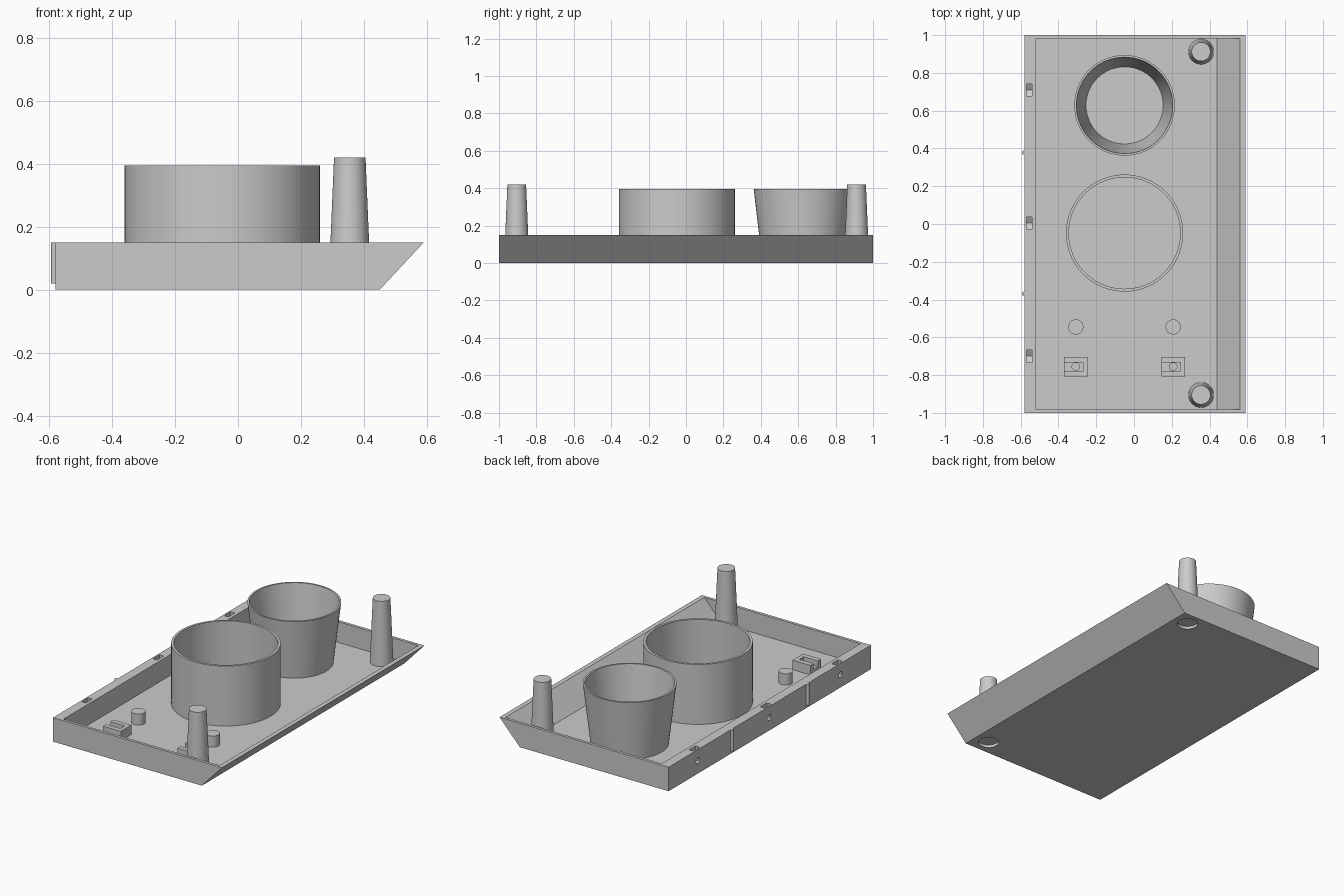
import bpy, bmesh, math
from mathutils import Matrix, Vector

cube = bpy.data.objects.get("Cube")
if cube:
    bpy.data.objects.remove(cube, do_unlink=True)

grey = bpy.data.materials.new("plain_grey")
grey.use_nodes = True
COLOUR = (0.6, 0.6, 0.6, 1)
grey.diffuse_color = COLOUR
grey.node_tree.nodes["Principled BSDF"].inputs["Base Color"].default_value = COLOUR

FLOOR, RIM = 0.02, 0.15


def finish(name, bm, smooth=False):
    bmesh.ops.recalc_face_normals(bm, faces=bm.faces[:])
    me = bpy.data.meshes.new(name)
    bm.to_mesh(me)
    bm.free()
    me.materials.append(grey)
    ob = bpy.data.objects.new(name, me)
    bpy.context.collection.objects.link(ob)
    if smooth:
        shade(ob)
    return ob


def shade(ob):
    bpy.ops.object.select_all(action='DESELECT')
    ob.select_set(True)
    bpy.context.view_layer.objects.active = ob
    bpy.ops.object.shade_smooth_by_angle(angle=math.radians(30))


def prism(name, points, offset):
    """Extrude a closed outline along the offset vector."""
    bm = bmesh.new()
    face = bm.faces.new([bm.verts.new(p) for p in points])
    out = bmesh.ops.extrude_face_region(bm, geom=[face])
    moved = [g for g in out["geom"] if isinstance(g, bmesh.types.BMVert)]
    bmesh.ops.translate(bm, verts=moved, vec=offset)
    return finish(name, bm)


def box(name, x0, x1, y0, y1, z0, z1):
    return prism(name, [(x0, y0, z0), (x1, y0, z0), (x1, y1, z0), (x0, y1, z0)], (0, 0, z1 - z0))


def cone(name, x, y, z0, z1, r0, r1, segs=48):
    bm = bmesh.new()
    bmesh.ops.create_cone(bm, cap_ends=True, segments=segs, radius1=r0, radius2=r1, depth=z1 - z0,
                          matrix=Matrix.Translation((x, y, (z0 + z1) / 2)))
    return finish(name, bm, True)


def cup(name, x, y, top, outer0, outer1, wall0, wall1):
    """Open tapered ring standing on the tray floor."""
    bm = bmesh.new()
    profile = [(outer0, FLOOR), (outer1, top), (outer1 - wall1, top), (outer0 - wall0, FLOOR)]
    verts = [bm.verts.new((r, 0, z)) for r, z in profile]
    edges = [bm.edges.new(pair) for pair in zip(verts, verts[1:])]
    bmesh.ops.spin(bm, geom=verts + edges, cent=(0, 0, 0), axis=(0, 0, 1),
                   angle=math.tau, steps=80)
    bmesh.ops.remove_doubles(bm, verts=bm.verts[:], dist=0.0001)
    bmesh.ops.translate(bm, verts=bm.verts[:], vec=(x, y, 0))
    return finish(name, bm, True)


def cut(target, cutters):
    for c in cutters:
        mod = target.modifiers.new("cut", 'BOOLEAN')
        mod.operation, mod.solver, mod.object = 'DIFFERENCE', 'EXACT', c
        bpy.ops.object.select_all(action='DESELECT')
        target.select_set(True)
        bpy.context.view_layer.objects.active = target
        bpy.ops.object.modifier_apply(modifier=mod.name)
        bpy.data.objects.remove(c, do_unlink=True)
    shade(target)


# Tray with one sloping long side
tray = prism("tray", [(-0.58, -1, 0), (0.45, -1, 0), (0.59, -1, RIM), (-0.58, -1, RIM)], (0, 2, 0))
cutters = [prism("cavity", [(-0.52, -0.982, FLOOR), (0.44, -0.982, FLOOR),
                            (0.58, -0.982, RIM + 0.02), (-0.52, -0.982, RIM + 0.02)],
                 (0, 1.964, 0))]

# Pointed nut slots and screw bores in the thick wall
for y in (-0.7, 0.005, 0.71):
    w = 0.032
    cutters.append(prism("nut_slot", [(-0.57, y, 0.043), (-0.57, y + w, 0.062), (-0.57, y + w, 0.2),
                                      (-0.57, y - w, 0.2), (-0.57, y - w, 0.062)], (0.03, 0, 0)))
    ring = [(-0.6, y + 0.018 * math.cos(a), 0.08 + 0.018 * math.sin(a))
            for a in (math.tau * i / 24 for i in range(24))]
    cutters.append(prism("screw_bore", ring, (0.045, 0, 0)))

# Shallow sockets beneath the posts
for y in (-0.905, 0.912):
    cutters.append(cone("socket", 0.355, y, -0.02, 0.017, 0.06, 0.06))
cut(tray, cutters)

# Tapered posts
for label, y in (("front", -0.905), ("back", 0.912)):
    cone(label + "_post", 0.355, y, FLOOR - 0.002, 0.42, 0.067, 0.05)

# Round holders
cup("large_holder", -0.05, -0.048, 0.395, 0.31, 0.31, 0.015, 0.015)
cup("tapered_holder", -0.05, 0.628, 0.395, 0.222, 0.266, 0.018, 0.011)

# Studs and slotted nut blocks
for label, x in (("right", -0.308), ("left", 0.207)):
    cone(label + "_stud", x, -0.545, FLOOR - 0.002, 0.09, 0.04, 0.04, 32)
    block = box(label + "_nut_block", x - 0.062, x + 0.062, -0.807, -0.703, FLOOR - 0.002, 0.08)
    cut(block, [box("slot", x - 0.1, x + 0.038, -0.777, -0.733, 0.045, 0.1),
                cone("bore", x, -0.755, 0.022, 0.1, 0.02, 0.02, 24)])

# Half-round ribs on the outer wall
for label, y in (("front", -0.37), ("back", 0.378)):
    cone(label + "_rib", -0.582, y, FLOOR, RIM, 0.012, 0.012, 20)
